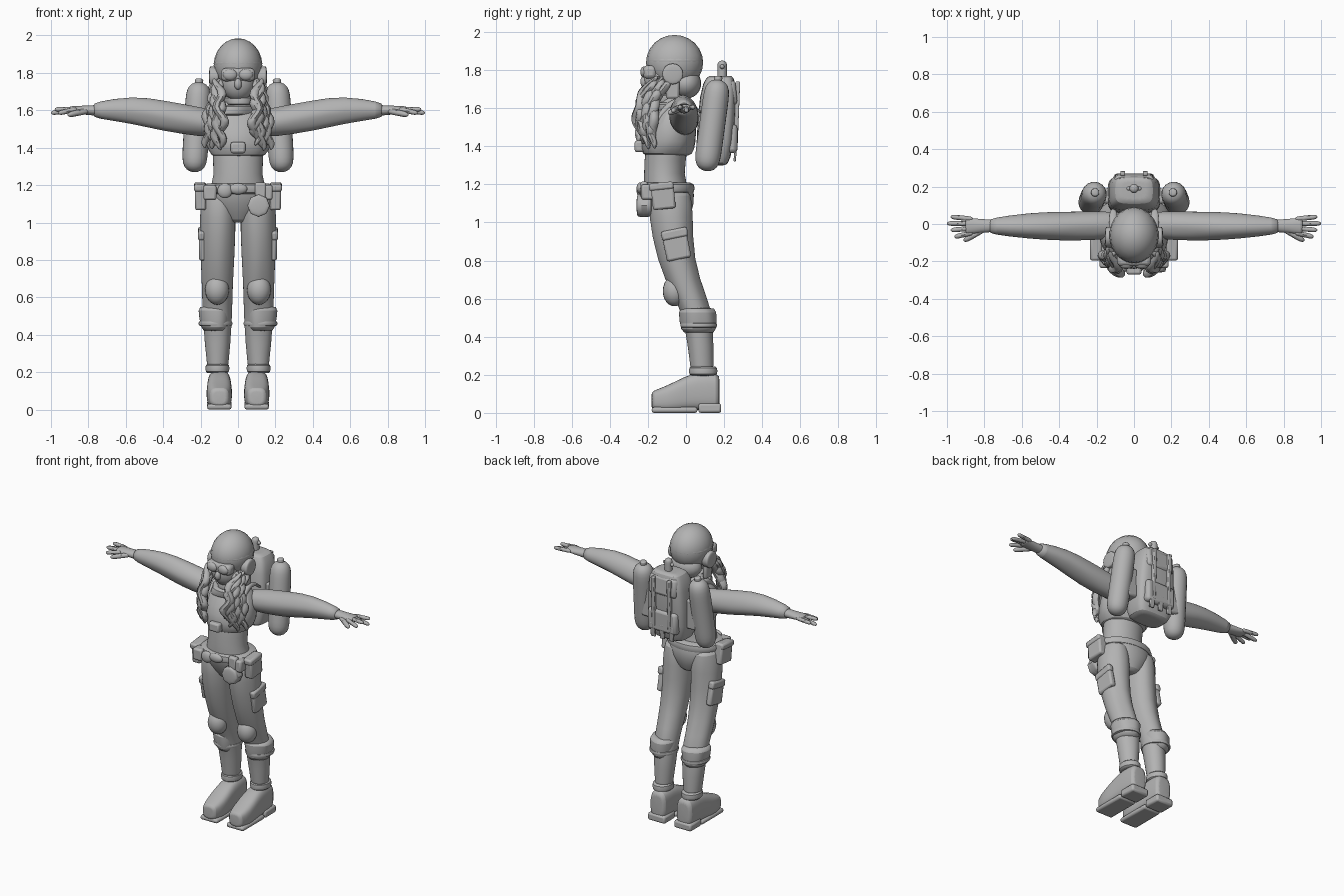
import bpy, bmesh, math, random
from mathutils import Vector, noise

random.seed(4)
if "Cube" in bpy.data.objects:
    bpy.data.objects.remove(bpy.data.objects["Cube"], do_unlink=True)

grey = (0.45, 0.45, 0.45, 1)
material = bpy.data.materials.new("plain grey")
material.use_nodes = True
material.diffuse_color = grey
material.node_tree.nodes["Principled BSDF"].inputs["Base Color"].default_value = grey


def finish(name, bm, side=1, subdivide=False, bevel=0):
    """Mirror to the wanted side and make a smooth shaded object."""
    bmesh.ops.scale(bm, vec=(side, 1, 1), verts=bm.verts)
    bmesh.ops.recalc_face_normals(bm, faces=bm.faces)
    mesh = bpy.data.meshes.new(name)
    bm.to_mesh(mesh)
    bm.free()
    mesh.materials.append(material)
    mesh.shade_smooth()
    mesh.set_sharp_from_angle(angle=math.radians(45))
    obj = bpy.data.objects.new(name, mesh)
    bpy.context.collection.objects.link(obj)
    if bevel:
        modifier = obj.modifiers.new("soft edges", "BEVEL")
        modifier.width, modifier.segments = bevel, 2
    if subdivide:
        modifier = obj.modifiers.new("rounding", "SUBSURF")
        modifier.levels = modifier.render_levels = 1


def skin(rings):
    """Join rings of points into a closed tube."""
    bm = bmesh.new()
    loops = [[bm.verts.new(point) for point in ring] for ring in rings]
    for lower, upper in zip(loops, loops[1:]):
        for i in range(len(lower)):
            bm.faces.new((lower[i - 1], lower[i], upper[i], upper[i - 1]))
    bm.faces.new(loops[0])
    bm.faces.new(loops[-1])
    return bm


def circle(count):
    angles = [math.tau * i / count for i in range(count)]
    return [(math.cos(angle), math.sin(angle)) for angle in angles]


def loft(name, axis, base, sections, side=1, power=2, rough=0):
    """Each section is: place on the axis, shift, and two radii."""
    def ring(along, shift, wide, deep, shrink=1):
        points = []
        for c, s in circle(20):
            u = math.copysign(abs(c) ** (2 / power), c) * wide * shrink
            v = math.copysign(abs(s) ** (2 / power), s) * deep * shrink
            wrinkle = 1 + rough * noise.noise(Vector((u, v, along)) * 15)
            u, v = u * wrinkle, v * wrinkle
            points.append({"X": (along, base + u, shift + v),
                           "Y": (base + u, along, shift + v),
                           "Z": (base + u, shift + v, along)}[axis])
        return points

    # Narrower end rings keep the ends crisp
    rings = [ring(*section) for section in sections]
    rings.insert(0, ring(*sections[0], shrink=.7))
    rings.append(ring(*sections[-1], shrink=.7))
    finish(name, skin(rings), side, subdivide=True)


def band(name, at, wide, deep, tall, side=1, rough=0):
    x, y, z = at
    sections = [(z + tall * k / 2, y, wide, deep) for k in (-1, 1)]
    loft(name, "Z", x, sections, side, rough=rough)


def capsule(name, start, end, radius, power, side=1, count=12, bend=None):
    """Rounded rod; a low power tapers it, a high power squares its ends."""
    start, end = Vector(start), Vector(end)
    turn = (end - start).to_track_quat("Z", "Y")
    rings, steps = [], 20
    for k in range(steps + 1):
        t = (1 - math.cos(math.pi * k / steps)) / 2
        size = radius * math.sqrt(max(1 - abs(2 * t - 1) ** power, .01))
        centre = start.lerp(end, t)
        if bend:
            centre += Vector(bend(t))
        rings.append([centre + turn @ Vector((c, s, 0)) * size for c, s in circle(count)])
    finish(name, skin(rings), side)


def box(name, at, size, tilt=0, side=1, bevel=.012):
    """Soft box, tilted about x."""
    bm = bmesh.new()
    bmesh.ops.create_cube(bm, size=1)
    bmesh.ops.scale(bm, vec=size, verts=bm.verts)
    for vert in bm.verts:
        y, z = vert.co.y, vert.co.z
        vert.co.y = y * math.cos(tilt) - z * math.sin(tilt)
        vert.co.z = y * math.sin(tilt) + z * math.cos(tilt)
    bmesh.ops.translate(bm, vec=at, verts=bm.verts)
    finish(name, bm, side, bevel=bevel)


def ball(name, at, size, side=1):
    bm = bmesh.new()
    bmesh.ops.create_uvsphere(bm, u_segments=20, v_segments=12, radius=1)
    bmesh.ops.scale(bm, vec=size, verts=bm.verts)
    bmesh.ops.translate(bm, vec=at, verts=bm.verts)
    finish(name, bm, side)


# Torso, waist and hips
loft("waist", "Z", 0, [(1.15, -.1, .17, .13), (1.25, -.12, .12, .1), (1.4, -.1, .15, .12)])
loft("jacket", "Z", 0, [(1.35, -.1, .15, .13), (1.42, -.1, .18, .15), (1.52, -.08, .18, .14),
                        (1.6, -.06, .15, .1), (1.68, -.06, .06, .06)], rough=.2)
loft("hips", "Z", 0, [(1, -.07, .07, .08), (1.1, -.08, .19, .13), (1.2, -.1, .18, .14)])
band("belt", (0, -.1, 1.18), .2, .15, .06)
band("scarf", (0, -.08, 1.6), .12, .12, .06, rough=.3)
band("collar", (0, -.09, 1.65), .08, .09, .05, rough=.3)
box("front_knot", (0, -.24, 1.4), (.08, .06, .06))
ball("belt_clasp", (0, -.24, 1.18), (.05, .02, .03))
ball("belt_buckle", (-.07, -.24, 1.17), (.04, .02, .04))
capsule("canister", (.11, -.18, 1.09), (.11, -.26, 1.09), .06, 12, count=8)
box("canister_loop", (.12, -.22, 1.17), (.06, .04, .09))

# Head, flying helmet and goggles
ball("face", (0, -.14, 1.75), (.09, .08, .1))
ball("nose", (0, -.22, 1.74), (.02, .02, .03))
ball("helmet", (0, -.06, 1.84), (.13, .15, .145))
ball("helmet_neck_guard", (0, 0, 1.73), (.11, .08, .08))
band("helmet_brim", (0, -.06, 1.85), .135, .153, .03)
box("goggle_frame", (0, -.19, 1.79), (.18, .07, .07), bevel=.02)

# Backpack with flap, pocket and valve
loft("backpack", "Z", 0, [(1.3, .14, .12, .08), (1.38, .15, .15, .1), (1.7, .17, .14, .1),
                          (1.77, .18, .1, .07)], power=4)
box("pack_top_flap", (0, .23, 1.68), (.21, .07, .13), .1, bevel=.02)
box("pack_back_pocket", (0, .24, 1.44), (.22, .06, .15), bevel=.02)
capsule("pack_valve", (0, .19, 1.72), (0, .19, 1.85), .025, 8)
capsule("valve_handle", (-.04, .19, 1.81), (.04, .19, 1.82), .012, 8)
for k in (-1, 0, 1):
    box(f"hanging_strip_{k + 2}", (k * .07, .26, 1.37), (.035, .012, .1), -.1, bevel=.004)

for word, side in (("left", 1), ("right", -1)):
    # Goggle lens, ear cup and ear flap
    ball(word + "_goggle_lens", (.042, -.22, 1.79), (.038, .02, .03), side)
    capsule(word + "_ear_cup", (.1, -.07, 1.78), (.155, -.07, 1.78), .055, 10, side, count=16)
    box(word + "_ear_flap", (.115, -.07, 1.71), (.03, .07, .12), side=side)

    # Wavy hair falling over the chest
    for k in range(8):
        f = k / 7

        def wave(t):
            swing = math.sin(t * 13 + k * 2) * .018
            return (swing, swing / 2 - .05 * math.sin(math.pi * t), 0)

        capsule(f"{word}_hair_lock_{k}", (.11, -.08 - .08 * f, 1.77),
                (.18 - .1 * f, -.16 - .08 * f, 1.38 + random.random() * .08),
                .026, 3, side, 8, wave)

    # Sleeve and hand
    loft(word + "_sleeve", "X", -.01,
         [(.1, 1.53, .07, .07), (.2, 1.54, .08, .08), (.4, 1.57, .08, .08),
          (.56, 1.605, .07, .07), (.77, 1.6, .048, .044)], side, rough=.2)
    loft(word + "_palm", "X", -.01,
         [(.74, 1.6, .035, .03), (.82, 1.6, .035, .025), (.9, 1.605, .048, .017)], side)
    for k in range(4):
        spread = .026 - .024 * k
        tip = 1 - .02 * abs(k - 1)
        capsule(f"{word}_finger_{k}", (.86, spread, 1.605),
                (tip, spread * 1.5, 1.605 - .02 * (k % 2)), .013, 6, side, 8)
    capsule(word + "_thumb", (.79, -.02, 1.6), (.91, -.09, 1.575), .016, 5, side, 8)

    # Trousers, knee pad and thigh pocket
    loft(word + "_leg", "Z", .108,
         [(1.16, -.08, .08, .11), (1.05, -.08, .1, .125), (.8, -.055, .09, .095),
          (.6, .02, .08, .09), (.5, .07, .08, .08), (.2, .085, .057, .063)],
         side, rough=.15)
    ball(word + "_knee_pad", (.112, -.06, .64), (.064, .062, .08), side)
    box(word + "_thigh_pocket", (.188, -.05, .88), (.04, .13, .15), .2, side)
    box(word + "_pocket_flap", (.194, -.06, .94), (.04, .14, .05), .2, side)

    # Shin cuff and boot
    loft(word + "_shin_cuff", "Z", .12, [(.42, .07, .08, .09), (.55, .06, .1, .1)],
         side, rough=.2)
    band(word + "_cuff_strap", (.12, .067, .46), .094, .1, .03, side)
    band(word + "_boot_collar", (.11, .09, .22), .066, .077, .05, side)
    loft(word + "_boot", "Y", .1,
         [(-.18, .065, .05, .05), (-.1, .072, .072, .07), (-.01, .1, .066, .09),
          (.06, .115, .064, .1), (.175, .11, .06, .1)], side, power=3)
    box(word + "_sole", (.1, -.06, .015), (.13, .24, .03), side=side)
    box(word + "_heel", (.1, .125, .025), (.13, .12, .05), side=side)

    # Belt pouches
    box(word + "_hip_pouch", (.2, -.12, 1.14), (.06, .12, .14), .1, side)
    box(word + "_hip_pouch_flap", (.205, -.13, 1.19), (.06, .13, .04), .1, side)
    box(word + "_front_pouch", (.15, -.2, 1.16), (.07, .07, .08), side=side)

    # Slanting air tank, bracket and straps
    capsule(word + "_tank", (.235, .105, 1.27), (.208, .17, 1.75), .068, 8, side, 20)
    capsule(word + "_tank_valve", (.21, .165, 1.72), (.207, .17, 1.77), .022, 10, side)
    box(word + "_tank_bracket", (.17, .15, 1.5), (.08, .08, .2), side=side)
    box(word + "_pack_strap", (.06, .265, 1.56), (.025, .025, .36), -.04, side, .005)
    capsule(word + "_shoulder_strap", (.11, .08, 1.58), (.12, -.21, 1.43), .02, 12, side,
            bend=lambda t: (0, 0, .12 * math.sin(math.pi * t)))
